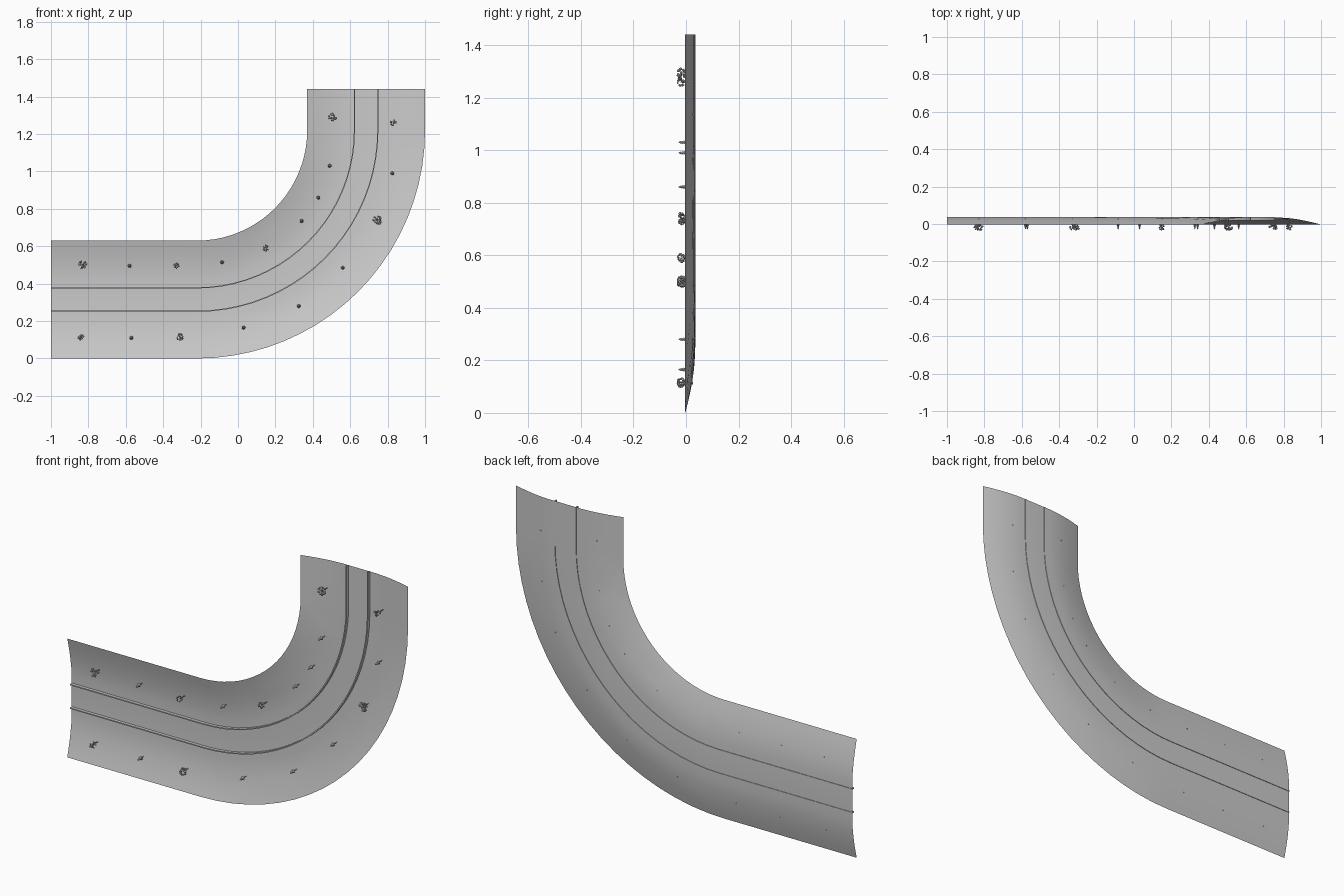
import bpy, bmesh, math, random
from mathutils import Vector, Matrix

if "Cube" in bpy.data.objects:
    bpy.data.objects.remove(bpy.data.objects["Cube"])

random.seed(4)
CX, CZ, R = -0.22, 1.22, 0.905      # bend centre and centreline radius
HALF, TOP = 0.315, 1.44
FLAT, DEPTH, RIM = 0.1, 0.034, -0.003


def depth(d):
    """Depth (y) of the channel at sideways offset d from its centreline."""
    t = max(0, (abs(d) - FLAT) / (HALF - FLAT))
    return DEPTH + (RIM - DEPTH) * t ** 1.6


# Stations along the path: origin on the inside of the bend, outward direction
stations = [(-1 + i * 0.13, CZ, 0.0) for i in range(6)]
stations += [(CX, CZ, math.pi / 2 * i / 20) for i in range(21)]
stations += [(CX, CZ + 0.11 * i, math.pi / 2) for i in (1, 2)]


def sweep(name, section, closed=False, rough=0.0, angle=40):
    bm = bmesh.new()
    rows = []
    for ox, oz, a in stations:
        row = []
        for d, y in section:
            r = R + d
            bank = rough if 0 < a < 1.57 and FLAT + 0.02 < abs(d) < HALF - 0.01 else 0
            row.append(bm.verts.new((ox + r * math.sin(a), y + random.uniform(-bank, bank),
                                     oz - r * math.cos(a))))
        rows.append(row)
    n = len(section)
    for p, q in zip(rows, rows[1:]):
        for j in range(n if closed else n - 1):
            k = (j + 1) % n
            bm.faces.new((p[j], p[k], q[k], q[j]))
    if closed:
        bm.faces.new(rows[0])
        bm.faces.new(rows[-1])
        bmesh.ops.recalc_face_normals(bm, faces=bm.faces)
    return finish(name, bm, angle)


def finish(name, bm, angle=None):
    me = bpy.data.meshes.new(name)
    bm.to_mesh(me)
    bm.free()
    ob = bpy.data.objects.new(name, me)
    bpy.context.collection.objects.link(ob)
    if angle:
        bpy.ops.object.select_all(action='DESELECT')
        ob.select_set(True)
        bpy.context.view_layer.objects.active = ob
        bpy.ops.object.shade_smooth_by_angle(angle=math.radians(angle))
    return ob


# Curved channel of ground: flat bed with rising banks
offsets = [-HALF, -0.28, -0.24, -0.2, -0.15, -FLAT, FLAT, 0.15, 0.2, 0.24, 0.28, HALF]
# front of the sheet faces -y
sweep("ground_channel", [(d, depth(d)) for d in reversed(offsets)], rough=0.0012)

# Thin kerbs on both sides of the bed
for side, label in ((-1, "inner"), (1, "outer")):
    d = side * 0.0625
    sweep(label + "_kerb", [(d - 0.003, 0.018), (d + 0.003, 0.018),
                            (d + 0.003, 0.037), (d - 0.003, 0.037)], True, angle=30)


def ground_y(x, z):
    """Ground depth under a point given in front view."""
    if x < CX:
        r = CZ - z
    elif z > CZ:
        r = x - CX
    else:
        r = math.hypot(x - CX, z - CZ)
    return depth(r - R)


def trunk(bm, x, z, y0, y1, rad):
    m = Matrix.Translation((x, (y0 + y1) / 2, z)) @ Matrix.Rotation(math.pi / 2, 4, 'X')
    bmesh.ops.create_cone(bm, cap_ends=True, segments=6, radius1=rad, radius2=rad * 0.7,
                          depth=abs(y1 - y0), matrix=m)


# Leafy trees: trunk with a crown of small faceted tufts
trees = [(-0.83, 0.5, 0.027), (-0.33, 0.495, 0.018), (0.15, 0.59, 0.02), (0.505, 1.29, 0.026),
         (-0.84, 0.115, 0.02), (-0.31, 0.115, 0.023), (0.745, 0.74, 0.028), (0.83, 1.26, 0.02)]
for i, (x, z, s) in enumerate(trees):
    bm = bmesh.new()
    g = ground_y(x, z)
    trunk(bm, x, z, g + 0.004, -0.02, 0.0025)
    for _ in range(22):
        v = Vector([random.gauss(0, 1) for _ in range(3)]).normalized()
        p = Vector((x + v.x * s * 0.75, -0.018 + v.y * 0.014, z + v.z * s * 0.75))
        size = random.uniform(0.16, 0.26) * s
        m = (Matrix.Translation(p) @ Matrix.Rotation(random.uniform(0, 6), 4, v)
             @ Matrix.Diagonal((1.3, 0.8, 1, 1)))
        bmesh.ops.create_icosphere(bm, subdivisions=1, radius=size, matrix=m)
    finish("leafy_tree_%d" % (i + 1), bm)

# Small conifers: slim trunk with stacked cones
conifers = [(-0.58, 0.495), (-0.085, 0.515), (0.34, 0.735), (0.43, 0.86), (0.49, 1.03),
            (-0.57, 0.11), (0.03, 0.165), (0.325, 0.28), (0.56, 0.485), (0.825, 0.99)]
for i, (x, z) in enumerate(conifers):
    bm = bmesh.new()
    g = ground_y(x, z)
    trunk(bm, x, z, g + 0.004, -0.015, 0.0018)
    for k in range(3):
        y = -0.006 - 0.0085 * k
        m = Matrix.Translation((x, y, z)) @ Matrix.Rotation(math.pi / 2, 4, 'X')
        bmesh.ops.create_cone(bm, cap_ends=True, segments=8, radius1=0.01 - 0.002 * k,
                              radius2=0.001, depth=0.011, matrix=m)
    finish("conifer_%d" % (i + 1), bm)
